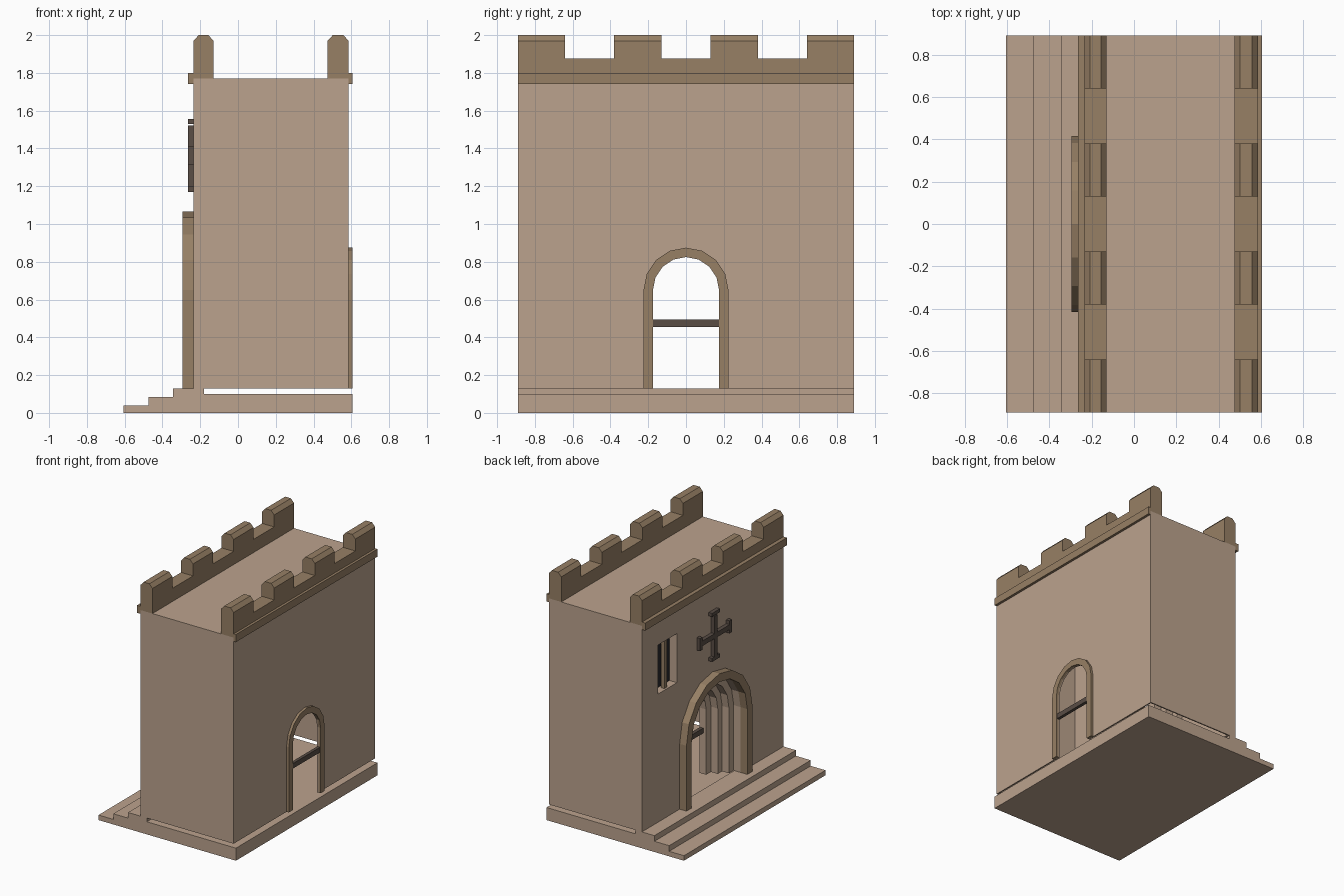
import bpy, bmesh, math

if "Cube" in bpy.data.objects:
    bpy.data.objects.remove(bpy.data.objects["Cube"])


def material(name, rgb):
    m = bpy.data.materials.new(name)
    m.diffuse_color = (*rgb, 1)
    m.use_nodes = True
    m.node_tree.nodes["Principled BSDF"].inputs["Base Color"].default_value = m.diffuse_color
    return m


STONE = material("stone", (0.50, 0.365, 0.27))
TRIM = material("trim", (0.31, 0.215, 0.13))
DARK = material("dark_wood", (0.10, 0.075, 0.06))
GLASS = material("dark_glass", (0.02, 0.02, 0.025))


def extrude(name, outlines, a, b, mat, axis="x"):
    """Fill 2D outlines (inner ones are holes) and extrude from a to b along an axis."""
    cu = bpy.data.curves.new(name + "_profile", "CURVE")
    cu.dimensions, cu.fill_mode, cu.extrude = "2D", "BOTH", abs(b - a) / 2
    for pts in outlines:
        s = cu.splines.new("POLY")
        s.points.add(len(pts) - 1)
        for p, (u, v) in zip(s.points, pts):
            p.co = (u, v, 0, 1)
        s.use_cyclic_u = True
    tmp = bpy.data.objects.new("tmp", cu)
    bpy.context.collection.objects.link(tmp)
    bpy.context.view_layer.update()
    me = bpy.data.meshes.new_from_object(tmp.evaluated_get(bpy.context.evaluated_depsgraph_get()))
    bpy.data.objects.remove(tmp)
    bpy.data.curves.remove(cu)
    mid = (a + b) / 2
    for v in me.vertices:
        u, w, d = v.co
        v.co = (d + mid, u, w) if axis == "x" else (u, d + mid, w)
    bm = bmesh.new()
    bm.from_mesh(me)
    bmesh.ops.remove_doubles(bm, verts=bm.verts, dist=1e-4)
    bmesh.ops.dissolve_limit(bm, angle_limit=0.01, verts=bm.verts, edges=bm.edges)
    bmesh.ops.recalc_face_normals(bm, faces=bm.faces)
    for f in bm.faces:
        f.smooth = False
    bm.to_mesh(me)
    bm.free()
    me.name = name
    me.materials.clear()
    me.materials.append(mat)
    ob = bpy.data.objects.new(name, me)
    bpy.context.collection.objects.link(ob)
    return ob


def rect(u0, u1, v0, v1):
    return [(u0, v0), (u1, v0), (u1, v1), (u0, v1)]


def arch(r, base=0.13, spring=0.65, n=8):
    arc = [(r * math.cos(math.pi * i / n), spring + r * math.sin(math.pi * i / n)) for i in range(n + 1)]
    return [(r, base)] + arc + [(-r, base)]


def arch_band(name, r_out, r_in, a, b, mat):
    return extrude(name, [arch(r_out) + arch(r_in)[::-1]], a, b, mat)


W = 0.89                      # half length along y
F, B = -0.235, 0.585          # front and back wall planes
LOW, TOP = 0.13, 1.77


def wall_outline(r):
    return [(-W, LOW), (-W, TOP), (W, TOP), (W, LOW)] + arch(r)


# base slab with steps
extrude("base_steps", [[(-.605, 0), (.605, 0), (.605, .1), (-.18, .1), (-.18, .13), (-.345, .13),
                        (-.345, .085), (-.475, .085), (-.475, .04), (-.605, .04)]], -W, W, STONE, "y")

# hollow body
extrude("front_wall", [wall_outline(.35), rect(.45, .69, 1.15, 1.54)], F, F + .07, STONE)
extrude("back_wall", [wall_outline(.175)], B - .01, B, STONE)
for side in (-1, 1):
    extrude("end_wall", [rect(F, B, LOW, TOP)], side * (W - .01), side * W, STONE, "y")
extrude("roof", [rect(F, B, TOP - .02, TOP)], -W, W, STONE, "y")

# stepped portal
radii = [.35, .29, .235, .175]
for i, r in enumerate(radii):
    x = F + .06 * i
    arch_band("portal_ring", r + .07, r, x + (.001 if i == 0 else 0), x + .06, STONE)

# door frames and bars
arch_band("front_door_frame", .415, .35, -.295, F, TRIM)
arch_band("back_door_frame", .225, .175, B, .605, TRIM)
extrude("front_door_bar", [rect(-.176, .176, .455, .495)], -.03, 0, DARK)
extrude("back_door_bar", [rect(-.176, .176, .455, .495)], B - .01, B + .015, DARK)

# window
extrude("window_glass", [rect(.45, .69, 1.15, 1.54)], F + .065, F + .075, GLASS)
extrude("window_mullion", [rect(.555, .585, 1.15, 1.54)], F + .015, F + .045, TRIM)

# wall cross with end caps
C = 1.363
cross = [rect(-.17, .17, C - .02, C + .02), rect(-.02, .02, C - .165, C - .02),
         rect(-.02, .02, C + .02, C + .158)]
caps = [rect(-.05, .05, C - .193, C - .165), rect(-.05, .05, C + .166, C + .193),
        rect(-.2, -.17, C - .05, C + .05), rect(.17, .2, C - .05, C + .05)]
for part in cross:
    extrude("cross_arm", [part], -.265, F, DARK)
for part in caps:
    extrude("cross_cap", [part], -.265, F, DARK)

# parapets, merlons and cornices
for x0, x1, c0, c1 in ((F, -.13, -.265, F), (.475, B, B, .605)):
    extrude("parapet", [rect(x0, x1, TOP, 1.875)], -W, W, TRIM, "y")
    extrude("cornice", [rect(c0, c1, 1.74, 1.80)], -W, W, TRIM, "y")
    for i in range(4):
        y = -W + .51 * i
        extrude("merlon", [[(x0, 1.875), (x1, 1.875), (x1, 1.97), (x1 - .027, 2), (x0 + .027, 2),
                            (x0, 1.97)]], y, y + .25, TRIM, "y")
